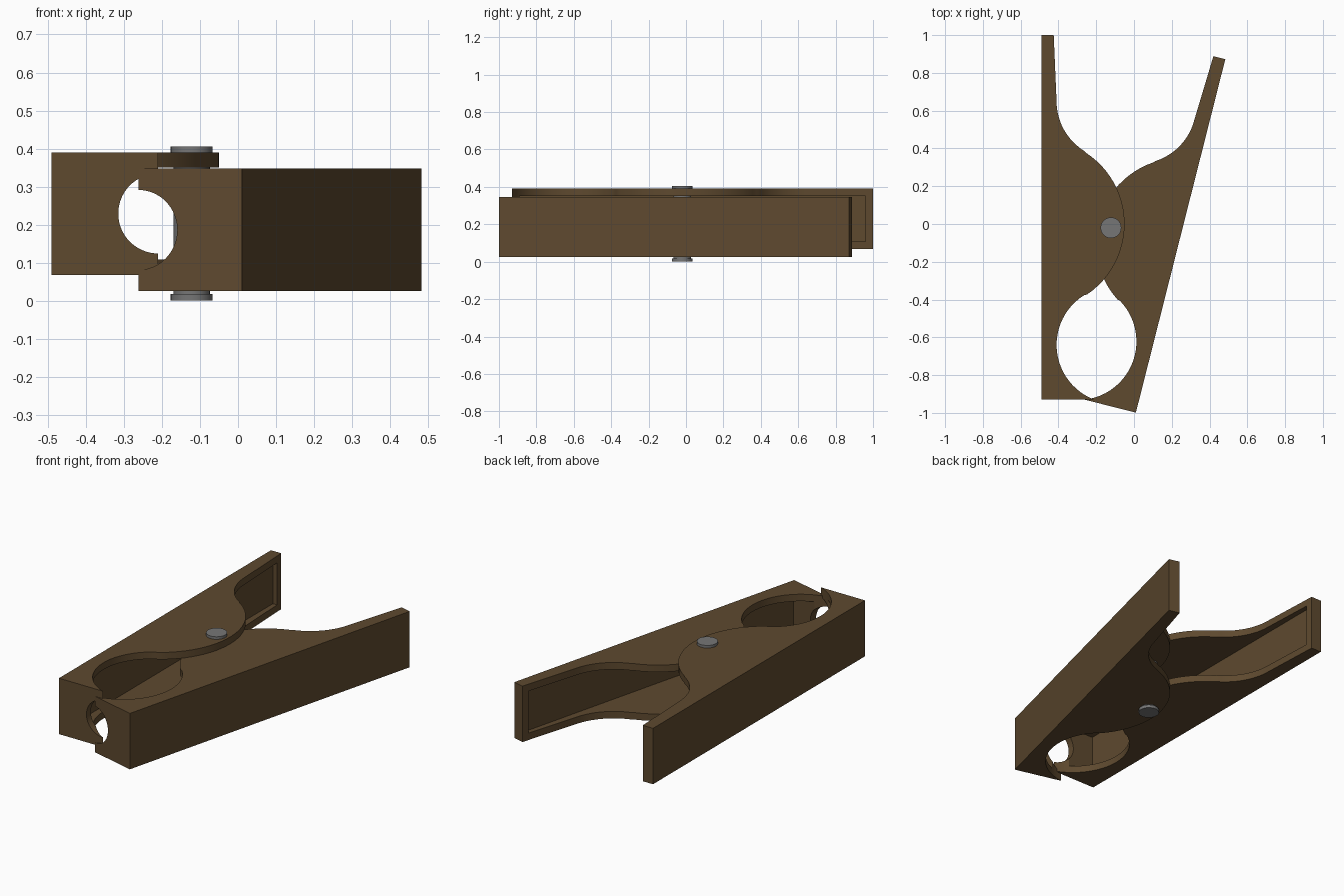
import bpy
import bmesh
from math import sin, cos, radians

if "Cube" in bpy.data.objects:
    bpy.data.objects.remove(bpy.data.objects["Cube"])


def material(name, color):
    mat = bpy.data.materials.new(name)
    mat.use_nodes = True
    mat.diffuse_color = color
    mat.node_tree.nodes["Principled BSDF"].inputs["Base Color"].default_value = color
    return mat


brown = material("brown", (0.112, 0.067, 0.028, 1))
steel = material("steel grey", (0.18, 0.18, 0.18, 1))

HEIGHT, WALL = 0.322, 0.04
BACK, FRONT, TIP, LIP = -0.49, -0.93, 1.0, -0.21


def arc(cx, cy, r, start, end, steps):
    angles = [radians(start + (end - start) * i / steps) for i in range(steps + 1)]
    return [(cx + r * cos(a), cy + r * sin(a)) for a in angles]


def prism(name, outline, z0, z1, mat):
    """Extrude a flat outline between two heights."""
    bm = bmesh.new()
    face = bm.faces.new([bm.verts.new((x, y, z0)) for x, y in outline])
    top = bmesh.ops.extrude_face_region(bm, geom=[face])["geom"]
    verts = [v for v in top if isinstance(v, bmesh.types.BMVert)]
    bmesh.ops.translate(bm, vec=(0, 0, z1 - z0), verts=verts)
    bmesh.ops.recalc_face_normals(bm, faces=bm.faces)
    mesh = bpy.data.meshes.new(name)
    bm.to_mesh(mesh)
    bm.free()
    mesh.materials.append(mat)
    obj = bpy.data.objects.new(name, mesh)
    bpy.context.collection.objects.link(obj)
    return obj


def smooth(obj):
    bpy.ops.object.select_all(action="DESELECT")
    obj.select_set(True)
    bpy.context.view_layer.objects.active = obj
    bpy.ops.object.shade_smooth_by_angle(angle=radians(25))


def jaw(name, side, location, turn):
    # Outline: gripping mouth, round pivot lobe, finger curve, thin handle
    outline = [(BACK, FRONT)]
    outline += arc(-0.10, -0.64, 0.31, 249.2, 122, 24)
    outline += arc(-0.5, 0, 0.45, -56, 57, 24)
    outline += arc(-0.10, 0.65, 0.31, 238.4, 180, 12)
    outline += [(-0.425, TIP), (BACK, TIP)]
    body = prism(name, [(x * side, y) for x, y in outline], 0, HEIGHT, brown)

    # Cavity open towards the other jaw
    inner, y0, y1 = BACK + WALL, FRONT + WALL, TIP - WALL
    box = [(inner, y0), (0.3, y0), (0.3, y1), (inner, y1)]
    cavity = prism("cavity_cutter", [(x * side, y) for x, y in box],
                   WALL, HEIGHT - WALL, brown)

    # Half-round notch through the front wall
    notch = prism("notch_cutter", arc(0, 0, 0.105, 0, 354.375, 63), -0.1, 0.1, brown)
    notch.rotation_euler.x = radians(90)
    notch.location = (LIP * side, FRONT, HEIGHT / 2)

    for cutter in (cavity, notch):
        cutter.hide_render = True
        mod = body.modifiers.new(cutter.name, "BOOLEAN")
        mod.operation, mod.solver, mod.object = "DIFFERENCE", "EXACT", cutter
    bpy.context.view_layer.update()
    graph = bpy.context.evaluated_depsgraph_get()
    cut_mesh = bpy.data.meshes.new_from_object(body.evaluated_get(graph))
    body.modifiers.clear()
    body.data = cut_mesh
    for cutter in (cavity, notch):
        bpy.data.objects.remove(cutter)

    body.location = location
    body.rotation_euler.z = radians(turn)
    smooth(body)


# Two mirrored, interleaved jaws; one swung open about the pivot
jaw("right_jaw", 1, (0, 0, 0.068), 0)
jaw("left_jaw", -1, (-0.237, 0.023, 0.025), -14.2)

# Pivot pin with a head at each end
for name, radius, z0, z1 in (("pin_shaft", 0.048, 0.01, 0.395),
                             ("pin_bottom_head", 0.055, 0.0, 0.018),
                             ("pin_top_head", 0.055, 0.39, 0.405)):
    smooth(prism(name, arc(-0.122, -0.02, radius, 0, 348.75, 31), z0, z1, steel))
